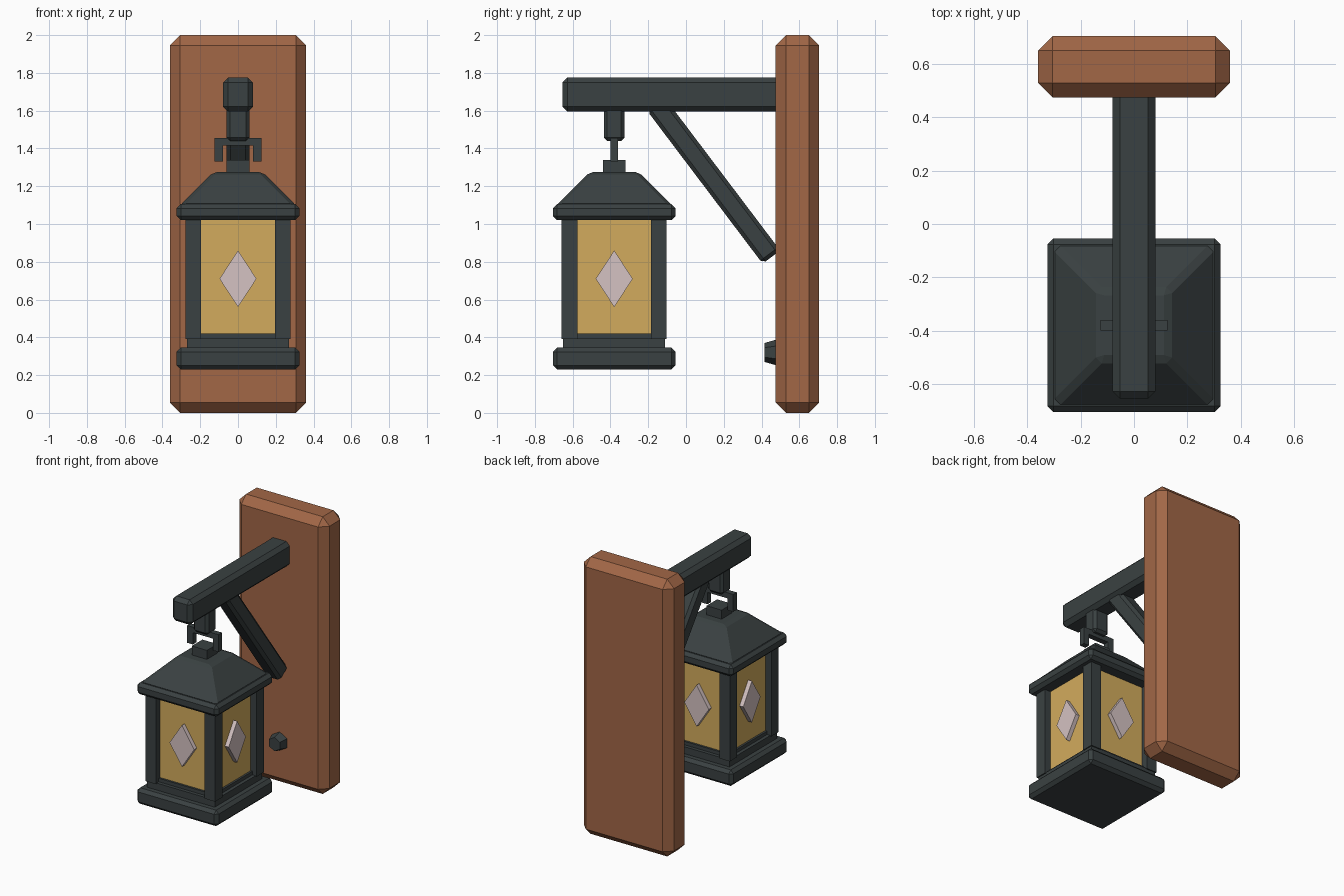
import bpy, bmesh, math
from mathutils import Matrix, Vector

default = bpy.data.objects.get("Cube")
if default:
    bpy.data.objects.remove(default, do_unlink=True)


def material(name, rgb):
    m = bpy.data.materials.new(name)
    m.use_nodes = True
    m.diffuse_color = (*rgb, 1)
    bsdf = next(n for n in m.node_tree.nodes if n.type == 'BSDF_PRINCIPLED')
    bsdf.inputs["Base Color"].default_value = (*rgb, 1)
    return m


wood = material("warm wood", (0.36, 0.135, 0.062))
iron = material("dark iron", (0.042, 0.053, 0.054))
glass = material("amber glass", (0.65, 0.41, 0.11))
pale = material("pale glass", (0.66, 0.54, 0.54))


def finish(name, bm, mat, bevel=0.0):
    if bevel:
        bmesh.ops.bevel(bm, geom=bm.edges[:], offset=bevel, segments=1,
                        affect='EDGES', clamp_overlap=True)
    bmesh.ops.recalc_face_normals(bm, faces=bm.faces[:])
    mesh = bpy.data.meshes.new(name)
    bm.to_mesh(mesh)
    bm.free()
    mesh.materials.append(mat)
    obj = bpy.data.objects.new(name, mesh)
    bpy.context.collection.objects.link(obj)
    return obj


def box(name, lo, hi, mat=iron, bevel=0.0, top_scale=1.0):
    """Chamfered box between two corners, optionally tapered to the top."""
    lo, hi = Vector(lo), Vector(hi)
    bm = bmesh.new()
    bmesh.ops.create_cube(bm, size=1)
    for v in bm.verts:
        if v.co.z > 0:
            v.co.x *= top_scale
            v.co.y *= top_scale
    size = hi - lo
    bmesh.ops.transform(bm, verts=bm.verts[:],
                        matrix=Matrix.Translation((lo + hi) / 2) @ Matrix.Diagonal((*size, 1)))
    return finish(name, bm, mat, bevel)


CY = -0.38  # lantern centre line


def slab(name, half, z0, z1, mat=iron, bevel=0.0, top_scale=1.0):
    """Square layer of the lantern."""
    return box(name, (-half, CY - half, z0), (half, CY + half, z1), mat, bevel, top_scale)


# Wall board and bracket arm
box("wall_board", (-0.36, 0.475, 0), (0.36, 0.705, 2), wood, 0.054)
box("bracket_arm", (-0.08, -0.655, 1.595), (0.08, 0.53, 1.775), iron, 0.027)

# Diagonal brace
start, end = Vector((0, -0.16, 1.635)), Vector((0, 0.452, 0.825))
axis = end - start
brace = box("diagonal_brace", (-0.06, -0.058, -axis.length / 2),
            (0.06, 0.058, axis.length / 2), iron, 0.02)
brace.data.transform(Matrix.Translation((start + end) / 2)
                     @ axis.to_track_quat('Z', 'X').to_matrix().to_4x4()
                     @ Matrix.Rotation(math.pi / 2, 4, 'Z')
                     if abs((axis.to_track_quat('Z', 'X') @ Vector((1, 0, 0))).x) < 0.5
                     else Matrix.Translation((start + end) / 2)
                     @ axis.to_track_quat('Z', 'X').to_matrix().to_4x4())

# Hexagonal peg low on the board
bm = bmesh.new()
bmesh.ops.create_cone(bm, cap_ends=True, segments=6, radius1=0.07, radius2=0.05, depth=0.07,
                      matrix=Matrix.Translation((0, 0.45, 0.32)) @ Matrix.Rotation(math.pi / 2, 4, 'X'))
finish("board_peg", bm, iron)

# Hanger and hook
box("hanger_stub", (-0.06, CY - 0.055, 1.44), (0.06, CY + 0.055, 1.63), iron, 0.018)
box("hook_bar", (-0.125, CY - 0.02, 1.415), (0.125, CY + 0.02, 1.455))
for side, s in (("left", 1), ("right", -1)):
    x0, x1 = sorted((0.08 * s, 0.125 * s))
    box(f"hook_leg_{side}", (x0, CY - 0.02, 1.33), (x1, CY + 0.02, 1.43))

# Lantern body
slab("lantern_base", 0.325, 0.23, 0.345, iron, 0.022)
slab("base_step", 0.27, 0.335, 0.395)
slab("glass_sill", 0.245, 0.39, 0.42)
slab("glass_box", 0.23, 0.41, 1.03, glass)
slab("roof_eave", 0.325, 1.02, 1.105, iron, 0.022)
slab("roof", 0.31, 1.095, 1.275, iron, 0.018, 0.42)
slab("roof_cap", 0.06, 1.26, 1.34)

# Corner posts
for fb, sy in (("front", -1), ("back", 1)):
    for lr, sx in (("left", 1), ("right", -1)):
        x0, x1 = sorted((0.195 * sx, 0.278 * sx))
        y0, y1 = sorted((0.195 * sy, 0.278 * sy))
        box(f"post_{fb}_{lr}", (x0, CY + y0, 0.39), (x1, CY + y1, 1.03))

# Raised diamond on every pane
for i, side in enumerate(("front", "left", "back", "right")):
    bm = bmesh.new()
    bmesh.ops.create_cone(bm, cap_ends=True, segments=4, radius1=1, radius2=1, depth=1,
                          matrix=Matrix.Rotation(math.pi / 2, 4, 'X'))
    place = (Matrix.Translation((0, CY, 0.71)) @ Matrix.Rotation(i * math.pi / 2, 4, 'Z')
             @ Matrix.Translation((0, -0.24, 0)) @ Matrix.Diagonal((0.098, 0.04, 0.15, 1)))
    bmesh.ops.transform(bm, verts=bm.verts[:], matrix=place)
    finish(f"diamond_{side}", bm, pale)
